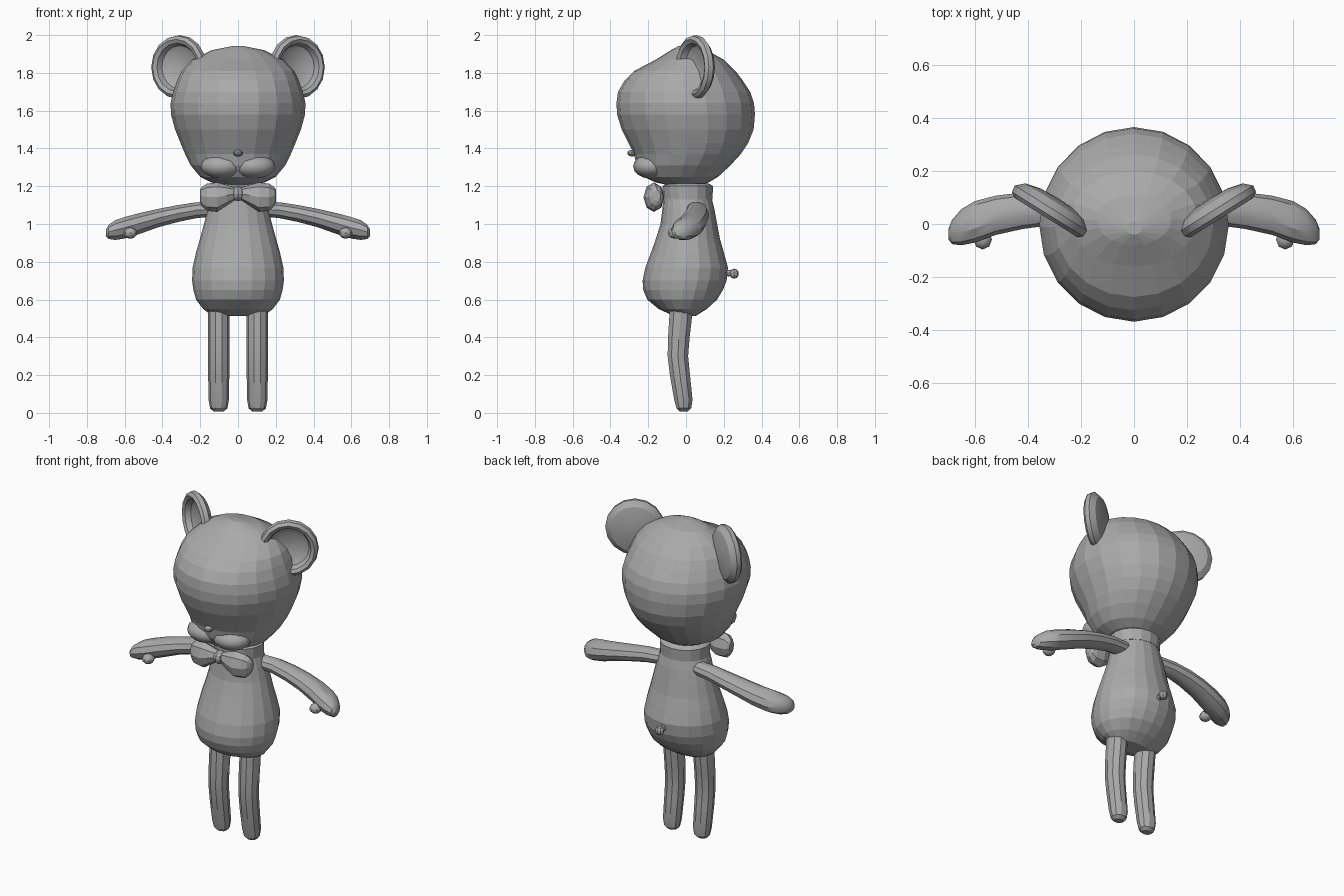
import bpy, bmesh, math
from mathutils import Vector, Matrix

grey = bpy.data.materials.new("grey")
grey.diffuse_color = (0.4, 0.4, 0.4, 1)


def finish(name, bm, smooth=None):
    bmesh.ops.remove_doubles(bm, verts=bm.verts, dist=1e-5)
    bmesh.ops.recalc_face_normals(bm, faces=bm.faces)
    me = bpy.data.meshes.new(name)
    bm.to_mesh(me)
    bm.free()
    me.materials.append(grey)
    ob = bpy.data.objects.new(name, me)
    bpy.context.collection.objects.link(ob)
    if smooth:
        bpy.ops.object.select_all(action='DESELECT')
        ob.select_set(True)
        bpy.context.view_layer.objects.active = ob
        bpy.ops.object.shade_smooth_by_angle(angle=math.radians(smooth))
    return ob


def skin(bm, rings):
    """Bridge closed rings of points and cap both ends."""
    vs = [[bm.verts.new(p) for p in r] for r in rings]
    n = len(vs[0])
    for a, b in zip(vs, vs[1:]):
        for i in range(n):
            bm.faces.new((a[i], a[(i + 1) % n], b[(i + 1) % n], b[i]))
    bm.faces.new(vs[0])
    bm.faces.new(vs[-1])


def upright(name, rows, n, smooth=None, x=0):
    """Loft from rows of (z, half width, front y, back y)."""
    rings = []
    for z, rx, f, b in rows:
        rings.append([(x + rx * math.cos(t), (f + b) / 2 + (b - f) / 2 * math.sin(t), z)
                      for t in (2 * math.pi * i / n for i in range(n))])
    bm = bmesh.new()
    skin(bm, rings)
    return finish(name, bm, smooth)


def sideways(name, rows, n, s, smooth=None):
    """Loft along x from rows of (x, y, z, y radius, z radius); s is the side."""
    bm = bmesh.new()
    skin(bm, [[(s * x, y + ry * math.cos(t), z + rz * math.sin(t))
               for t in (2 * math.pi * i / n for i in range(n))]
              for x, y, z, ry, rz in rows])
    return finish(name, bm, smooth)


def ball(name, loc, size, u=10, v=7, smooth=None):
    bm = bmesh.new()
    bmesh.ops.create_uvsphere(bm, u_segments=u, v_segments=v, radius=1,
                              matrix=Matrix.Translation(loc) @ Matrix.Diagonal((*size, 1)))
    return finish(name, bm, smooth)


# Head, narrowing to the chin
upright("head", [(1.205, .07, -.09, .08), (1.22, .14, -.16, .12), (1.25, .2, -.225, .17),
                 (1.31, .25, -.262, .235), (1.37, .28, -.275, .29), (1.43, .305, -.305, .33),
                 (1.5, .333, -.34, .358), (1.58, .355, -.365, .365), (1.64, .357, -.368, .36),
                 (1.7, .343, -.36, .34), (1.76, .322, -.325, .3), (1.81, .298, -.275, .262),
                 (1.87, .24, -.16, .2), (1.92, .14, -.08, .11), (1.942, .03, -.04, .01)], 20)

# Torso and collar
upright("torso", [(.512, .12, -.06, .05), (.525, .15, -.09, .07), (.55, .185, -.145, .11),
                  (.6, .222, -.205, .165), (.65, .236, -.226, .195), (.7, .243, -.23, .215),
                  (.77, .24, -.215, .222), (.85, .222, -.185, .2), (.92, .202, -.16, .18),
                  (1.0, .18, -.135, .165), (1.08, .16, -.125, .15), (1.14, .14, -.12, .135)], 20)
upright("collar", [(1.13, .145, -.12, .14), (1.2, .148, -.125, .143), (1.215, .12, -.1, .12)], 16)

# Nose and tail
ball("nose", (0, -.285, 1.375), (.025, .027, .018), 8, 5)
ball("tail_stem", (0, .225, .74), (.018, .035, .018), 6, 4)
ball("tail_tip", (0, .255, .737), (.027, .025, .027), 8, 5)
ball("bow_knot", (0, -.175, 1.16), (.032, .045, .04), 8, 6)

# Ear outline: radius and depth, front bowl then rim then back
EAR = [(.001, -.03), (.08, -.027), (.115, -.008), (.128, .022), (.148, .032),
       (.166, .018), (.17, -.008), (.14, -.036), (.08, -.05), (.001, -.054)]

for s, side in ((1, "left"), (-1, "right")):
    # Legs, bent slightly forward at the knee
    upright(side + "_leg", [(.008, .028, -.035, .01), (.025, .046, -.053, .03),
                            (.07, .054, -.065, .037), (.2, .056, -.088, .024),
                            (.3, .057, -.1, .014), (.4, .058, -.098, .022),
                            (.5, .058, -.092, .034), (.56, .058, -.088, .036)],
            10, 30, s * .102)

    # Arms and thumbs
    sideways(side + "_arm", [(.1, .05, 1.08, .05, .04), (.22, .058, 1.073, .055, .044),
                             (.32, .058, 1.055, .063, .047), (.42, .05, 1.032, .069, .051),
                             (.52, .033, 1.003, .074, .058), (.6, .008, .98, .078, .06),
                             (.65, -.012, .968, .068, .055), (.685, -.03, .958, .046, .039),
                             (.699, -.038, .953, .02, .018)], 10, s, 30)
    ball(side + "_thumb", (s * .57, -.058, .952), (.035, .038, .03), 8, 6, 40)

    # Muzzle cheeks
    ball(side + "_cheek", (s * .085, -.185, 1.305), (.115, .095, .065), 14, 8, 40)

    # Bow loops
    sideways(side + "_bow_loop", [(.01, -.17, 1.16, .028, .03), (.06, -.172, 1.152, .045, .055),
                                  (.11, -.17, 1.142, .055, .078), (.165, -.165, 1.142, .048, .072),
                                  (.192, -.158, 1.146, .035, .05), (.202, -.152, 1.15, .018, .03)],
             8, s)

    # Cupped ear facing forward and outward
    axis = Vector((.53 * s, -.85, 0)).normalized()
    across = Vector((.85 * s, .53, 0)).normalized()
    centre = Vector((.312 * s, .05, 1.83))
    bm = bmesh.new()
    skin(bm, [[centre + axis * d + across * (r * .98 * math.cos(t)) + Vector((0, 0, r * math.sin(t)))
               for t in (2 * math.pi * i / 16 for i in range(16))] for r, d in EAR])
    finish(side + "_ear", bm, 30)
